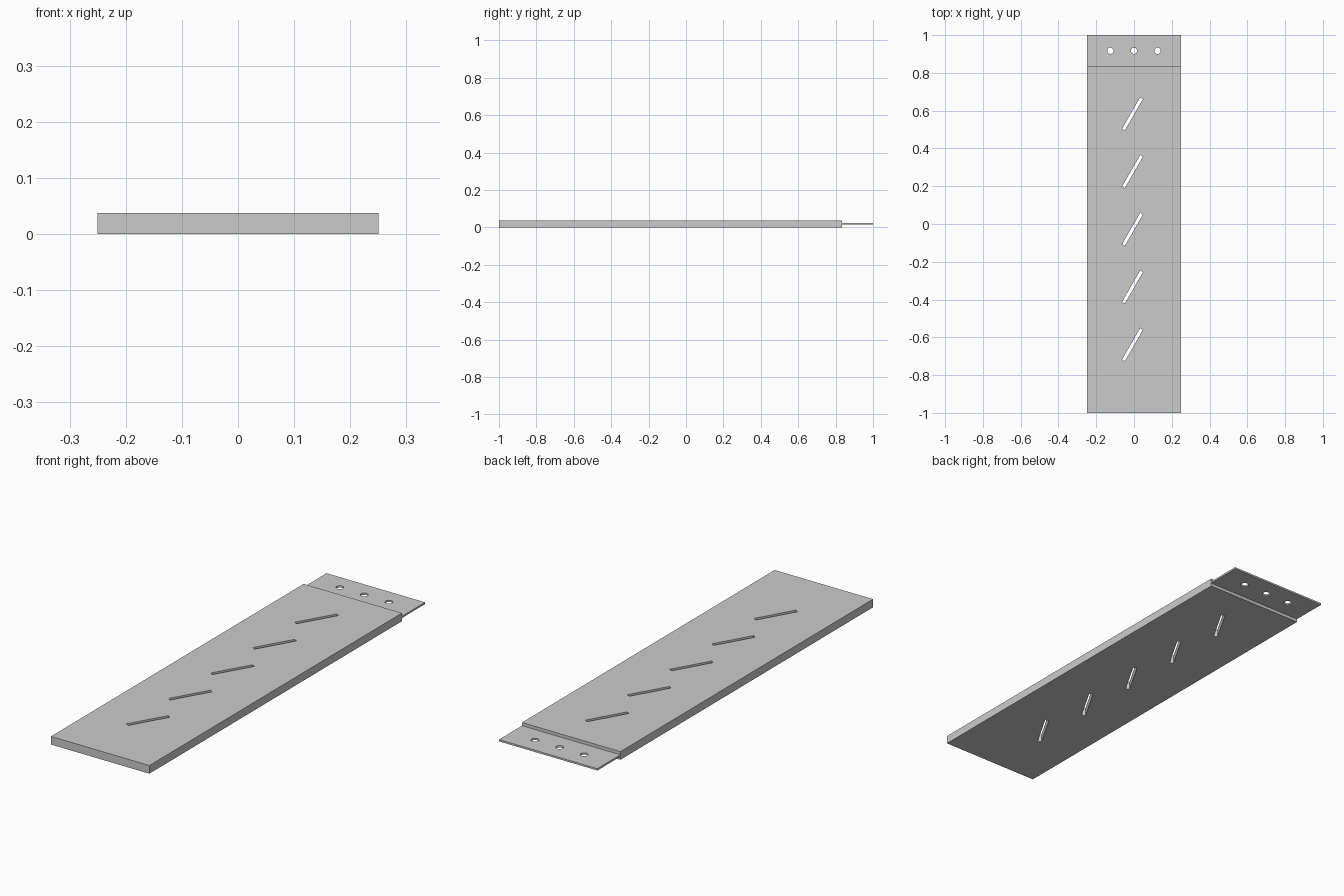
import bpy, bmesh, math
from mathutils import Matrix

if "Cube" in bpy.data.objects:
    bpy.data.objects.remove(bpy.data.objects["Cube"])

HALF_W, STEP_Y, H = 0.25, 0.833, 0.0375
TONGUE_LO, TONGUE_HI = 0.0146, 0.0229


def mesh_object(name, bm):
    bmesh.ops.recalc_face_normals(bm, faces=bm.faces)
    me = bpy.data.meshes.new(name)
    bm.to_mesh(me)
    bm.free()
    ob = bpy.data.objects.new(name, me)
    bpy.context.collection.objects.link(ob)
    return ob


def extrude_outline(bm, points, direction):
    face = bm.faces.new([bm.verts.new(p) for p in points])
    res = bmesh.ops.extrude_face_region(bm, geom=[face], use_keep_orig=True)
    verts = [v for v in res["geom"] if isinstance(v, bmesh.types.BMVert)]
    bmesh.ops.translate(bm, verts=verts, vec=direction)


# Panel with thin tongue: stepped side profile extruded across the width
profile = [(-1, 0), (STEP_Y, 0), (STEP_Y, TONGUE_LO), (1, TONGUE_LO),
           (1, TONGUE_HI), (STEP_Y, TONGUE_HI), (STEP_Y, H), (-1, H)]
bm = bmesh.new()
extrude_outline(bm, [(-HALF_W, y, z) for y, z in profile], (2 * HALF_W, 0, 0))
panel = mesh_object("slotted_panel", bm)

# Cutters: five slanted slots and three tongue holes
bm = bmesh.new()
for i in range(5):
    m = (Matrix.Translation((-0.008, 0.583 - 0.3055 * i, H / 2))
         @ Matrix.Rotation(math.radians(60), 4, 'Z')
         @ Matrix.Diagonal((0.192, 0.017, 0.2, 1)))
    bmesh.ops.create_cube(bm, size=1, matrix=m)
for x in (-0.125, 0, 0.125):
    bmesh.ops.create_cone(bm, cap_ends=True, segments=32, radius1=0.0165,
                          radius2=0.0165, depth=0.2,
                          matrix=Matrix.Translation((x, 0.917, H / 2)))
cutter = mesh_object("slot_and_hole_cutter", bm)
cutter.hide_render = True
cutter.hide_set(True)

mod = panel.modifiers.new("cut_openings", 'BOOLEAN')
mod.operation = 'DIFFERENCE'
mod.solver = 'EXACT'
mod.object = cutter

# Smooth only the round hole walls
bpy.context.view_layer.objects.active = panel
panel.select_set(True)
bpy.ops.object.modifier_apply(modifier=mod.name)
bpy.ops.object.shade_smooth_by_angle(angle=math.radians(30))
bpy.data.objects.remove(cutter)
